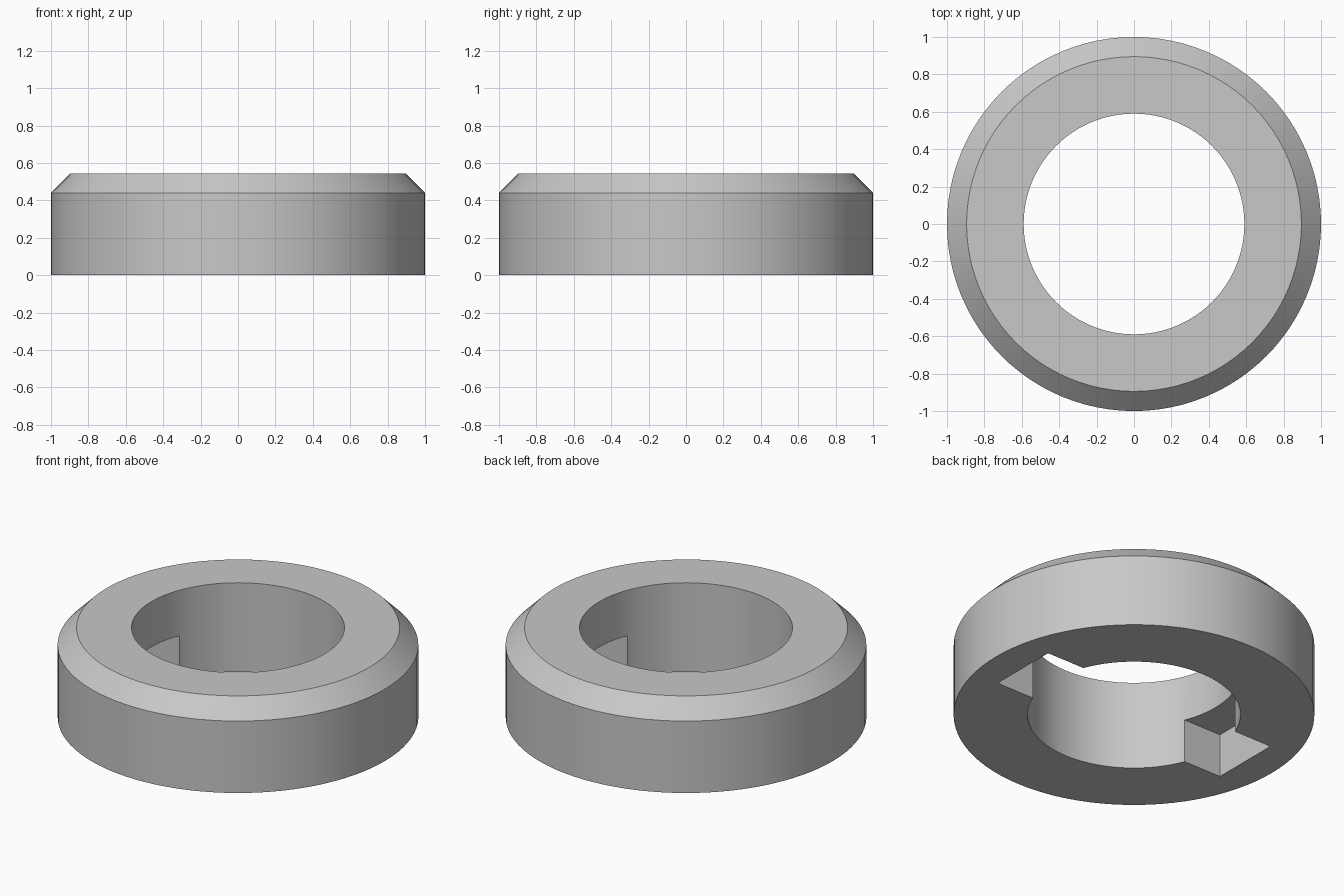
import bpy, bmesh, math
from mathutils import Matrix

cube = bpy.data.objects.get("Cube")
if cube:
    bpy.data.objects.remove(cube, do_unlink=True)

SEGMENTS = 96
BORE, OUTER, RIM = 0.59, 1.0, 0.895
HEIGHT, SHOULDER = 0.545, 0.44
SLOT_HALF_LENGTH, SLOT_HALF_WIDTH, SLOT_DEPTH = 0.804, 0.217, 0.266

# Plain grey metal
steel = bpy.data.materials.new("grey_steel")
steel.use_nodes = True
colour = (0.58, 0.58, 0.58, 1)
steel.diffuse_color = colour
steel.node_tree.nodes["Principled BSDF"].inputs["Base Color"].default_value = colour


def make_object(name, bm):
    bmesh.ops.recalc_face_normals(bm, faces=bm.faces)
    mesh = bpy.data.meshes.new(name)
    bm.to_mesh(mesh)
    bm.free()
    mesh.materials.append(steel)
    obj = bpy.data.objects.new(name, mesh)
    bpy.context.collection.objects.link(obj)
    return obj


# Ring: chamfered cross-section revolved around z
bm = bmesh.new()
profile = [(BORE, 0), (OUTER, 0), (OUTER, SHOULDER), (RIM, HEIGHT), (BORE, HEIGHT)]
verts = [bm.verts.new((r, 0, z)) for r, z in profile]
edges = [bm.edges.new((verts[i - 1], verts[i])) for i in range(len(verts))]
bmesh.ops.spin(bm, geom=verts + edges, cent=(0, 0, 0), axis=(0, 0, 1),
               angle=math.tau, steps=SEGMENTS, use_merge=True)
bmesh.ops.remove_doubles(bm, verts=bm.verts, dist=0.0001)
ring = make_object("collar_ring", bm)

# Cutter: one bar through the centre makes both underside drive slots
bm = bmesh.new()
bmesh.ops.create_cube(bm, size=2, matrix=Matrix.Diagonal(
    (SLOT_HALF_LENGTH, SLOT_HALF_WIDTH, SLOT_DEPTH, 1)))
cutter = make_object("slot_cutter", bm)
cutter.hide_render = True

cut = ring.modifiers.new("drive_slots", "BOOLEAN")
cut.operation = "DIFFERENCE"
cut.solver = "EXACT"
cut.object = cutter

bpy.ops.object.select_all(action="DESELECT")
ring.select_set(True)
bpy.context.view_layer.objects.active = ring
bpy.ops.object.modifier_apply(modifier=cut.name)
bpy.data.objects.remove(cutter, do_unlink=True)

# Smooth round walls, crisp rims and slots
bpy.ops.object.shade_smooth_by_angle(angle=math.radians(30))
